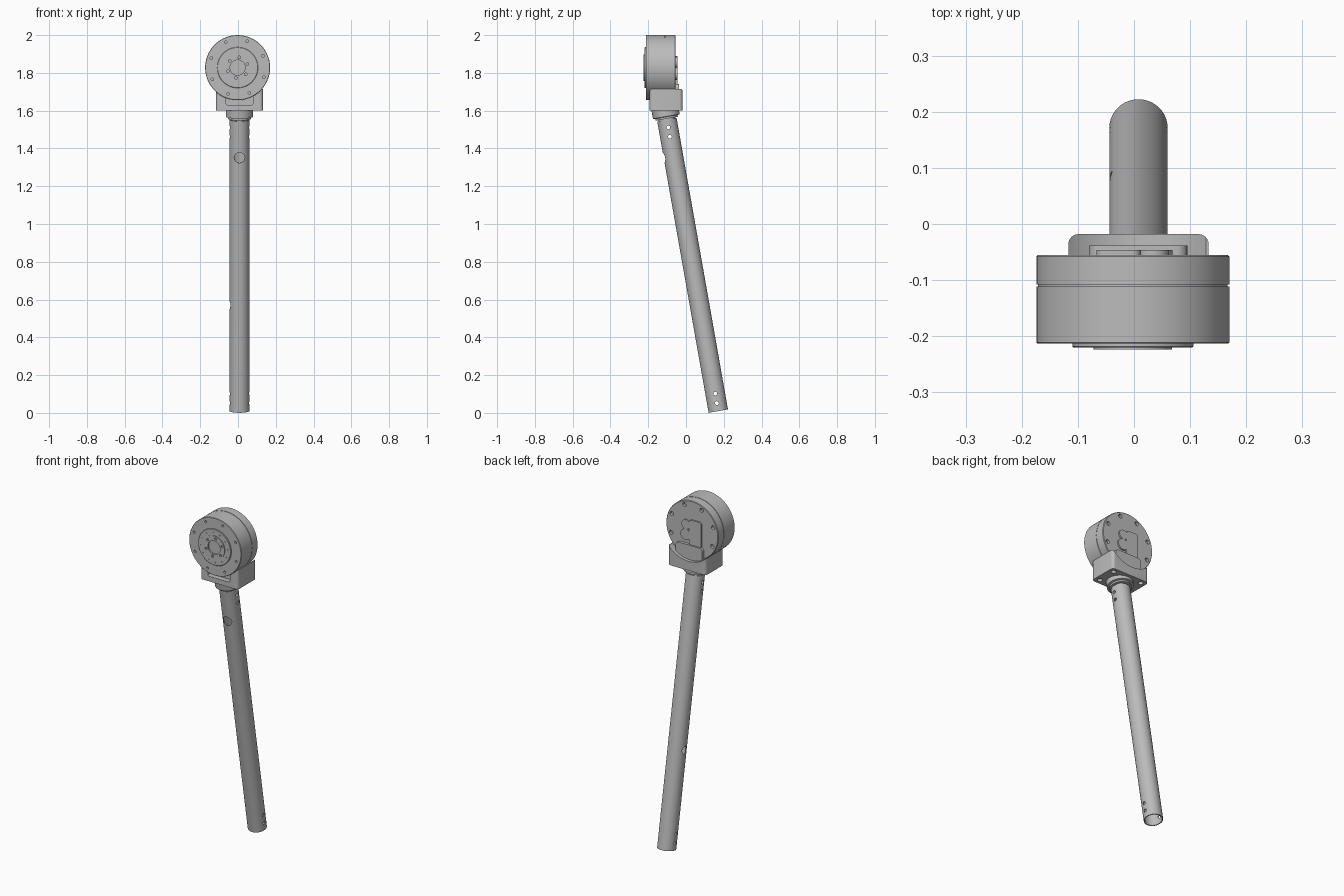
import bpy, bmesh
from math import radians, sin, cos, pi
from mathutils import Matrix, Vector

if "Cube" in bpy.data.objects:
    bpy.data.objects.remove(bpy.data.objects["Cube"])

metal = bpy.data.materials.new("grey metal")
metal.use_nodes = True
GREY = (0.5, 0.5, 0.5, 1)
metal.diffuse_color = GREY
metal.node_tree.nodes["Principled BSDF"].inputs["Base Color"].default_value = GREY

TILT = Matrix.Translation((0.008, 0.171, 0.0095)) @ Matrix.Rotation(radians(10), 4, 'X')
MOTOR = Vector((-0.002, 0, 1.828))
# Frame whose local z runs along world -y, centred on the motor axis
FACE = Matrix.Translation(MOTOR) @ Matrix.Rotation(radians(90), 4, 'X')


def finish(name, bm, matrix=Matrix()):
    bm.transform(matrix)
    bmesh.ops.recalc_face_normals(bm, faces=bm.faces)
    mesh = bpy.data.meshes.new(name)
    bm.to_mesh(mesh)
    bm.free()
    mesh.materials.append(metal)
    obj = bpy.data.objects.new(name, mesh)
    bpy.context.collection.objects.link(obj)
    return obj


def lathe(name, profile, matrix, closed=False):
    """Spin a (radius, height) profile about local z."""
    bm = bmesh.new()
    verts = [bm.verts.new((r, 0, z)) for r, z in profile]
    pairs = list(zip(verts, verts[1:])) + ([(verts[-1], verts[0])] if closed else [])
    edges = [bm.edges.new(p) for p in pairs]
    bmesh.ops.spin(bm, geom=verts + edges, axis=(0, 0, 1), cent=(0, 0, 0),
                   angle=2 * pi, steps=96, use_merge=False)
    bmesh.ops.remove_doubles(bm, verts=bm.verts, dist=1e-5)
    return finish(name, bm, matrix)


def add_rod(bm, a, b, radius, segments=24):
    a, b = Vector(a), Vector(b)
    turn = (b - a).to_track_quat('Z', 'Y').to_matrix().to_4x4()
    bmesh.ops.create_cone(bm, cap_ends=True, segments=segments, radius1=radius, radius2=radius,
                          depth=(b - a).length, matrix=Matrix.Translation((a + b) / 2) @ turn)


def rounded_block(name, lo, hi, radius, axis):
    """Box with the edges along one axis rounded."""
    lo, hi = Vector(lo), Vector(hi)
    bm = bmesh.new()
    bmesh.ops.create_cube(bm, size=1, matrix=Matrix.Translation((lo + hi) / 2)
                          @ Matrix.Diagonal((*(hi - lo), 1)))
    along = [e for e in bm.edges
             if abs((e.verts[0].co - e.verts[1].co)[axis]) > 1e-4]
    bmesh.ops.bevel(bm, geom=along, offset=radius, segments=6, profile=0.5, affect='EDGES')
    return finish(name, bm)


def combine(obj, other, operation='DIFFERENCE'):
    mod = obj.modifiers.new("cut", 'BOOLEAN')
    mod.operation, mod.solver, mod.object = operation, 'EXACT', other
    bpy.context.view_layer.objects.active = obj
    bpy.ops.object.modifier_apply(modifier=mod.name)
    bpy.data.objects.remove(other)


def ring(radius, count, start):
    for i in range(count):
        a = radians(start) + 2 * pi * i / count
        yield radius * cos(a), radius * sin(a)


# Motor drum with seam groove and stepped output face
drum = lathe("motor_drum", [
    (0, 0.055), (0.169, 0.055), (0.172, 0.058), (0.172, 0.108), (0.169, 0.108),
    (0.169, 0.111), (0.172, 0.111), (0.172, 0.211), (0.17, 0.213), (0.108, 0.213),
    (0.108, 0.218), (0.106, 0.22), (0.07, 0.22), (0.07, 0.224), (0.04, 0.224),
    (0.04, 0.216), (0, 0.216)], FACE)

# Bolt holes on both faces of the drum
bm = bmesh.new()
for x, y in ring(0.148, 8, 25):
    add_rod(bm, (x, y, 0.2), (x, y, 0.23), 0.007)
    add_rod(bm, (x, y, 0.04), (x, y, 0.07), 0.012)
for x, y in ring(0.055, 6, 20):
    add_rod(bm, (x, y, 0.216), (x, y, 0.24), 0.007)
for x, y in ring(0.089, 12, 5):
    add_rod(bm, (x, y, 0.216), (x, y, 0.24), 0.003, 12)
combine(drum, finish("drum_cutter", bm, FACE))

# Raised cover and cable lug on the rear face
cover = rounded_block("rear_cover", (-0.067, -0.06, 1.72), (0.012, -0.046, 1.89), 0.015, 1)
bm = bmesh.new()
add_rod(bm, (0.034, -0.06, 1.855), (0.034, -0.046, 1.855), 0.028, 40)
lug = finish("cable_lug", bm)
bm = bmesh.new()
add_rod(bm, (0.036, -0.06, 1.795), (0.036, -0.046, 1.795), 0.033, 40)
combine(lug, finish("lug_base", bm), 'UNION')

# Bracket block with a round saddle, front window and underside bolt holes
bracket = rounded_block("bracket", (-0.117, -0.192, 1.6), (0.133, -0.018, 1.715), 0.018, 2)
bm = bmesh.new()
add_rod(bm, MOTOR - Vector((0, 0.4, 0)), MOTOR + Vector((0, 0.2, 0)), 0.1725, 96)
combine(bracket, finish("saddle_cutter", bm))
combine(bracket, rounded_block("window_cutter", (-0.065, -0.25, 1.63), (0.081, -0.16, 1.75), 0.012, 1))
bm = bmesh.new()
for x in (-0.086, 0.102):
    for y in (-0.162, -0.048):
        add_rod(bm, (x, y, 1.55), (x, y, 1.625), 0.014)
combine(bracket, finish("bolt_cutter", bm))

# Rear tab that holds the drum
tab = rounded_block("rear_tab", (-0.08, -0.058, 1.63), (0.095, -0.038, 1.742), 0.02, 1)

# Flanged socket between bracket and tube
socket = lathe("socket", [
    (0, 1.5), (0.046, 1.5), (0.046, 1.572), (0.06, 1.572), (0.06, 1.582),
    (0.072, 1.584), (0.072, 1.635), (0, 1.635)], TILT)

# Hollow tube with cross pin holes and cable openings
tube = lathe("tube", [(0.052, 0), (0.052, 1.566), (0.0465, 1.566), (0.0465, 0)], TILT, True)
bm = bmesh.new()
for z in (0.043, 0.094, 1.475, 1.525):
    add_rod(bm, (-0.1, 0, z), (0.1, 0, z), 0.01)
add_rod(bm, (0, -0.1, 1.371), (0, 0, 1.371), 0.028, 32)
add_rod(bm, (-0.1, 0, 0.57), (0, 0, 0.57), 0.022, 32)
combine(tube, finish("tube_cutter", bm, TILT))
bm = bmesh.new()
for z in (1.515,):
    add_rod(bm, (-0.1, 0, 1.475), (0.1, 0, 1.475), 0.01)
    add_rod(bm, (-0.1, 0, 1.525), (0.1, 0, 1.525), 0.01)
combine(socket, finish("socket_cutter", bm, TILT))

# Smooth round surfaces, keep edges sharp
for obj in (drum, cover, lug, bracket, tab, socket, tube):
    bpy.ops.object.select_all(action='DESELECT')
    obj.select_set(True)
    bpy.context.view_layer.objects.active = obj
    bpy.ops.object.shade_smooth_by_angle(angle=radians(30))
